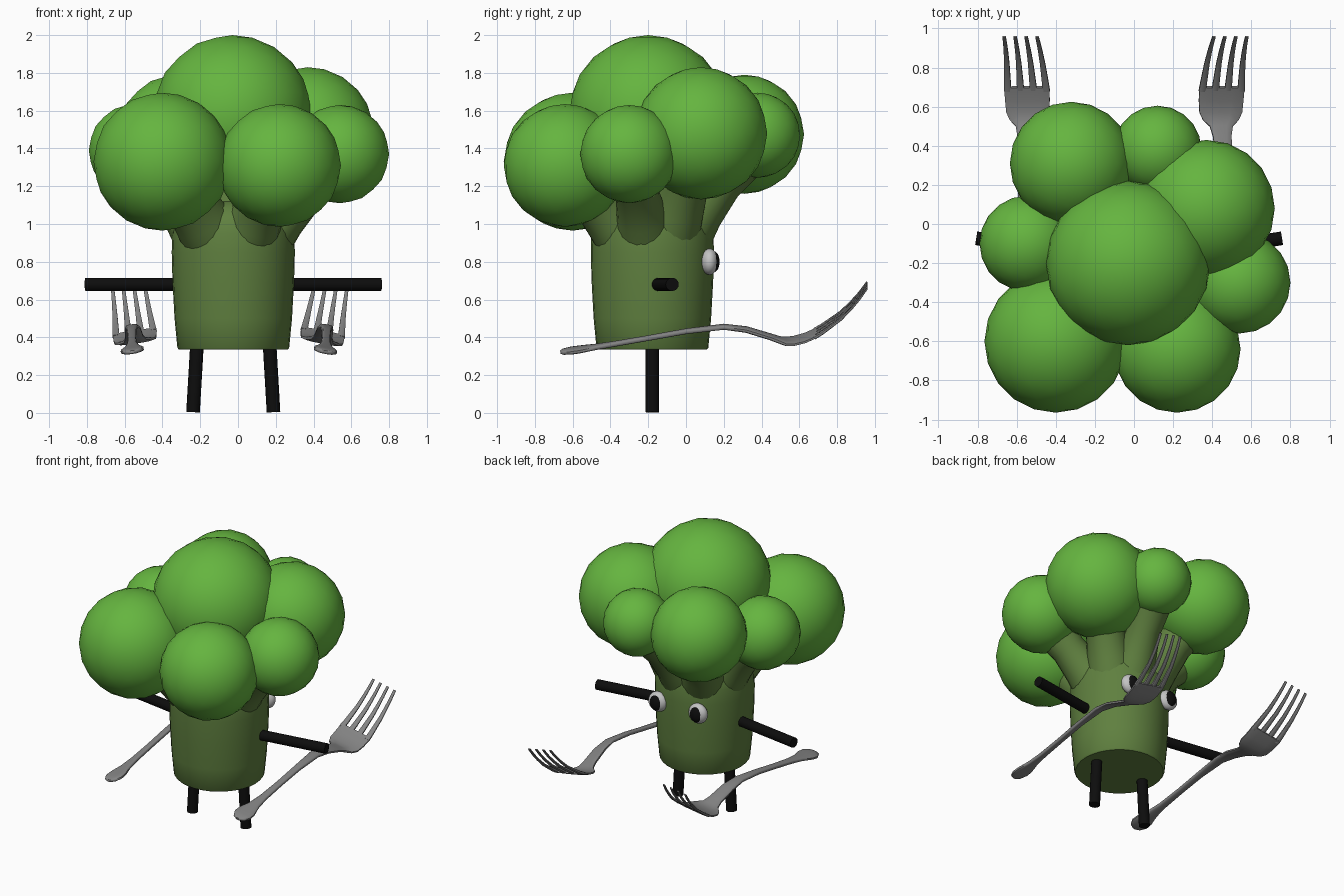
import bpy, bmesh, math
from mathutils import Vector, Matrix

if "Cube" in bpy.data.objects:
    bpy.data.objects.remove(bpy.data.objects["Cube"])


def mat(name, col):
    m = bpy.data.materials.new(name)
    m.diffuse_color = (*col, 1)
    m.use_nodes = True
    m.node_tree.nodes["Principled BSDF"].inputs["Base Color"].default_value = m.diffuse_color
    return m


FLORET = mat("floret green", (0.13, 0.46, 0.05))
STEM = mat("stem green", (0.115, 0.215, 0.05))
BLACK = mat("black", (0.004, 0.004, 0.004))
STEEL = mat("steel grey", (0.23, 0.23, 0.23))
WHITE = mat("eye white", (0.55, 0.55, 0.55))


def finish(name, bm, material, angle=40):
    bmesh.ops.recalc_face_normals(bm, faces=bm.faces[:])
    me = bpy.data.meshes.new(name)
    bm.to_mesh(me)
    bm.free()
    me.materials.append(material)
    ob = bpy.data.objects.new(name, me)
    bpy.context.collection.objects.link(ob)
    bpy.ops.object.select_all(action='DESELECT')
    ob.select_set(True)
    bpy.context.view_layer.objects.active = ob
    bpy.ops.object.shade_smooth_by_angle(angle=math.radians(angle))
    return ob


def ball(name, centre, radii, material, sub=3):
    bm = bmesh.new()
    bmesh.ops.create_icosphere(bm, subdivisions=sub, radius=1)
    bmesh.ops.transform(bm, verts=bm.verts[:],
                        matrix=Matrix.Translation(centre) @ Matrix.Diagonal((*radii, 1)))
    return finish(name, bm, material)


def loft(bm, rings):
    """Skin a list of point rings and cap both ends."""
    loops = [[bm.verts.new(p) for p in r] for r in rings]
    n = len(loops[0])
    for a, b in zip(loops, loops[1:]):
        for i in range(n):
            j = (i + 1) % n
            bm.faces.new((a[i], a[j], b[j], b[i]))
    bm.faces.new(loops[0])
    bm.faces.new(loops[-1])


def tube(name, stations, material, sides=16):
    """Round tube through (centre, radius) stations."""
    axis = (stations[-1][0] - stations[0][0]).normalized()
    u = axis.orthogonal().normalized()
    v = axis.cross(u)
    rings = [[c + r * (math.cos(t) * u + math.sin(t) * v)
              for t in (2 * math.pi * i / sides for i in range(sides))]
             for c, r in stations]
    bm = bmesh.new()
    loft(bm, rings)
    return finish(name, bm, material)


# florets: x, y, z, radius
florets = [(-0.03, -0.20, 1.58, 0.42), (-0.40, -0.60, 1.33, 0.365),
           (0.22, -0.64, 1.31, 0.325), (0.54, -0.30, 1.37, 0.26),
           (0.37, 0.08, 1.48, 0.35), (-0.32, 0.31, 1.475, 0.315),
           (0.12, 0.38, 1.47, 0.225), (-0.545, -0.10, 1.39, 0.245)]
for x, y, z, r in florets:
    ball("floret", (x, y, z), (r, r, r), FLORET)

# trunk
CX, CY = -0.025, -0.178
profile = [(0.288, 0.335), (0.296, 0.345), (0.311, 0.5), (0.322, 0.7), (0.326, 0.85),
           (0.323, 0.95), (0.305, 1.03), (0.26, 1.09), (0.15, 1.13)]
tube("trunk", [(Vector((CX, CY, z)), r) for r, z in profile], STEM, 32)

# branches from the trunk to each floret
for x, y, z, r in florets:
    out = Vector((x - CX, y - CY, 0))
    flat = out.normalized() * min(0.13, out.length)
    a = Vector((CX, CY, 0.9)) + flat
    b = Vector((x, y, z))
    k = 0.6 + r
    tube("branch", [(a, 0.175), (a.lerp(b, 0.3), 0.155 * k), (a.lerp(b, 0.55), 0.135 * k),
                    (a.lerp(b, 0.85), 0.17 * k)], STEM, 20)

# arms and legs
for s in (-1, 1):
    tube("arm", [(Vector((CX + s * 0.26, -0.155, 0.68)), 0.035),
                 (Vector((CX + s * 0.782, -0.073, 0.68)), 0.035)], BLACK)
    tube("leg", [(Vector((CX + s * 0.213, CY, 0.004)), 0.036),
                 (Vector((CX + s * 0.19, CY, 0.40)), 0.036)], BLACK)

# eyes
for s in (-1, 1):
    x = CX + s * 0.16
    ball("eye", (x, 0.125, 0.80), (0.07, 0.045, 0.07), WHITE)
    ball("pupil", (x, 0.148, 0.80), (0.046, 0.03, 0.055), BLACK)

# fork side curve: y, z
curve = [(-0.665, 0.322), (-0.55, 0.338), (-0.3, 0.378), (0.0, 0.432), (0.2, 0.456),
         (0.3, 0.447), (0.42, 0.412), (0.52, 0.378), (0.6, 0.383), (0.7, 0.428),
         (0.82, 0.515), (0.9, 0.595), (0.958, 0.675)]
# handle and head: y, half width, half thickness
body = [(-0.665, 0.015, 0.008), (-0.65, 0.042, 0.012), (-0.61, 0.062, 0.014),
        (-0.56, 0.06, 0.014), (-0.48, 0.038, 0.013), (-0.38, 0.026, 0.013),
        (-0.2, 0.022, 0.013), (0.0, 0.024, 0.013), (0.2, 0.033, 0.013),
        (0.32, 0.043, 0.013), (0.45, 0.048, 0.013), (0.50, 0.06, 0.013),
        (0.53, 0.092, 0.012), (0.57, 0.111, 0.011), (0.63, 0.116, 0.011), (0.70, 0.118, 0.010)]


def height(y):
    for (y0, z0), (y1, z1) in zip(curve, curve[1:]):
        if y <= y1:
            return z0 + (z1 - z0) * (y - y0) / (y1 - y0)
    return curve[-1][1]


def section(off, y, w, t, n=12):
    """Flattened section at right angles to the side curve."""
    slope = math.atan2(height(y + 0.03) - height(y - 0.03), 0.06) if y < 0.92 else 0.93
    ring = []
    for i in range(n):
        a = 2 * math.pi * (i + 0.5) / n
        c, s = math.cos(a), math.sin(a)
        c = math.copysign(abs(c) ** 0.6, c)
        s = math.copysign(abs(s) ** 0.6, s)
        ring.append(Vector((off + w * c, y - t * s * math.sin(slope),
                            height(y) + t * s * math.cos(slope))))
    return ring


def fork(name, side, cx, roll, yaw):
    bm = bmesh.new()
    loft(bm, [section(0, *st) for st in body])
    # four tapering tines
    for k in (-1.5, -0.5, 0.5, 1.5):
        loft(bm, [section(k * (0.066 - 0.010 * f), 0.68 + 0.278 * f,
                          0.019 - 0.010 * f, 0.010 - 0.005 * f, 8)
                  for f in (0, 0.15, 0.3, 0.5, 0.7, 0.85, 1)])
    # roll outwards and swing the handle
    for v in bm.verts:
        x, y, z = v.co
        v.co = (side * (cx + x + roll * (z - 0.4) + yaw * (0.55 - y)), y, z - roll * x)
    finish(name, bm, STEEL, 50)


fork("right_fork", 1, 0.448, 0.2, 0.025)
fork("left_fork", -1, 0.547, 0.15, 0.02)
